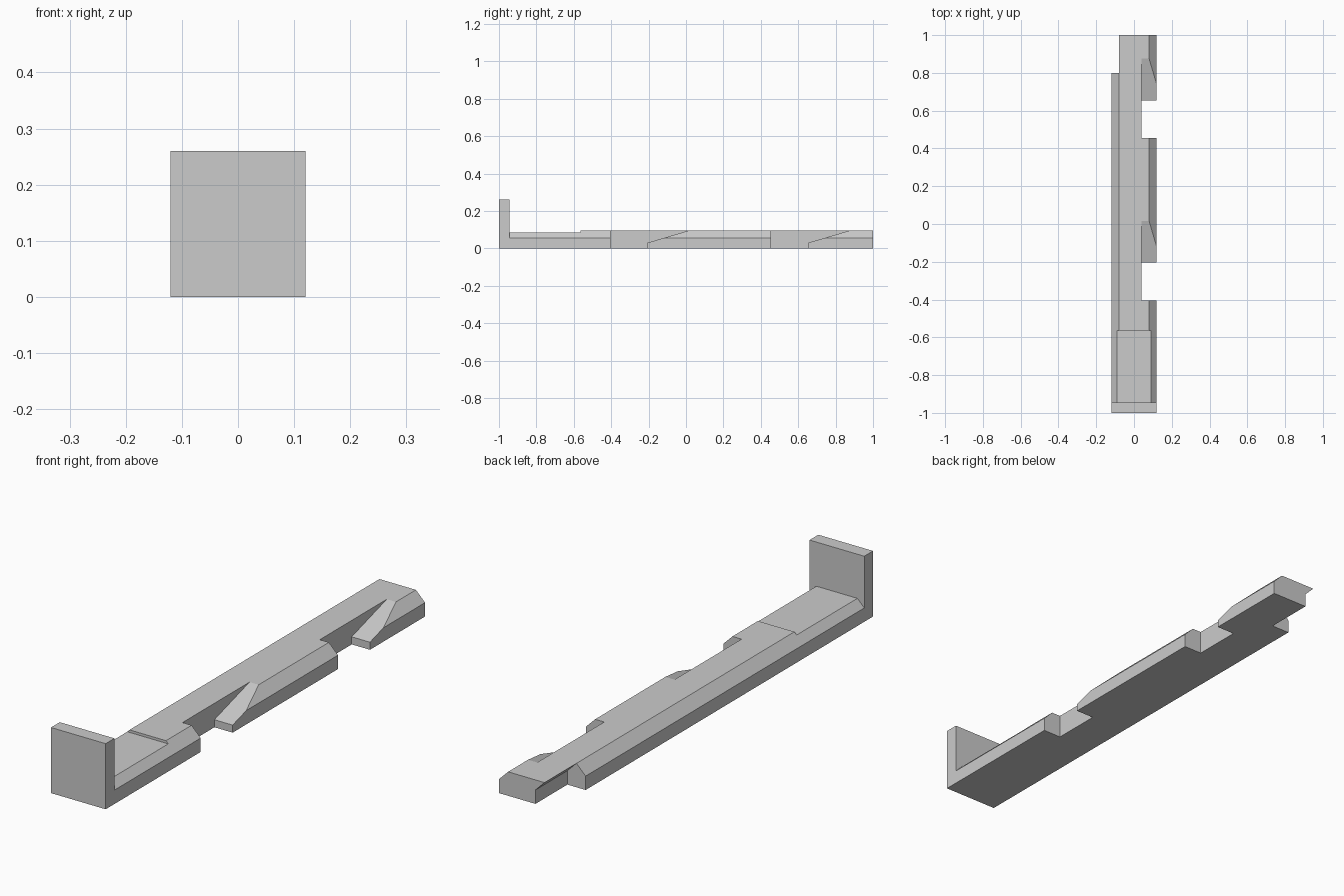
import bpy, bmesh
from mathutils import Vector

default = bpy.data.objects.get("Cube")
if default:
    bpy.data.objects.remove(default)

gray = bpy.data.materials.new("plain_gray")
gray.use_nodes = True
COLOUR = (0.6, 0.6, 0.6, 1)
gray.diffuse_color = COLOUR
gray.node_tree.nodes["Principled BSDF"].inputs["Base Color"].default_value = COLOUR


def prism(name, profile, axis, start, end):
    """Extrude a closed profile along x (profile in y, z) or y (profile in x, z)."""
    along_x = axis == "x"
    bm = bmesh.new()
    verts = [bm.verts.new((start, a, z) if along_x else (a, start, z)) for a, z in profile]
    face = bm.faces.new(verts)
    moved = bmesh.ops.extrude_face_region(bm, geom=[face])["geom"]
    step = Vector((end - start, 0, 0)) if along_x else Vector((0, end - start, 0))
    bmesh.ops.translate(bm, vec=step, verts=[v for v in moved if isinstance(v, bmesh.types.BMVert)])
    bmesh.ops.recalc_face_normals(bm, faces=bm.faces)
    mesh = bpy.data.meshes.new(name)
    bm.to_mesh(mesh)
    bm.free()
    mesh.materials.append(gray)
    obj = bpy.data.objects.new(name, mesh)
    bpy.context.collection.objects.link(obj)
    return obj


def cut(target, cutter):
    cutter.hide_render = True
    mod = target.modifiers.new("cut", "BOOLEAN")
    mod.operation = "DIFFERENCE"
    mod.solver = "EXACT"
    mod.object = cutter
    bpy.context.view_layer.update()
    graph = bpy.context.evaluated_depsgraph_get()
    mesh = bpy.data.meshes.new_from_object(target.evaluated_get(graph))
    target.modifiers.clear()
    target.data = mesh
    bpy.data.objects.remove(cutter)


W, EDGE, TOP = 0.12, 0.055, 0.095    # half width, side height, top height
FLAT = W - (TOP - EDGE)              # half width of the flat top
PLATE = -0.945                       # back of the end plate

# Long bar with bevelled top edges
bar = prism("bar", [(-W, 0), (W, 0), (W, EDGE), (FLAT, TOP), (-FLAT, TOP), (-W, EDGE)], "y", PLATE, 1)

# Side notches, each running out through a rising ramp
for front, back in ((-0.405, -0.205), (0.455, 0.655)):
    rise, run = TOP - 0.03, 0.22
    notch = [(front, -0.1), (back, -0.1), (back, 0.03),
             (back + 2 * run, 0.03 + 2 * rise), (front, 0.03 + 2 * rise)]
    cut(bar, prism("notch_cutter", notch, "x", 0.04, 0.3))

# Undercut rebate at the back corner
cut(bar, prism("rebate_cutter", [(-0.3, -0.1), (-0.04, -0.1), (-0.04, EDGE),
                                 (-0.04 - 0.1, EDGE + 0.1), (-0.3, EDGE + 0.1)], "y", 0.8, 1.2))

# Shallow recess in the top beside the plate
cut(bar, prism("recess_cutter", [(-1.2, 0.085), (-0.565, 0.085), (-0.565, 0.3), (-1.2, 0.3)], "x", -0.3, 0.3))

# Upright end plate
prism("end_plate", [(-W, 0), (W, 0), (W, 0.26), (-W, 0.26)], "y", -1, PLATE)
